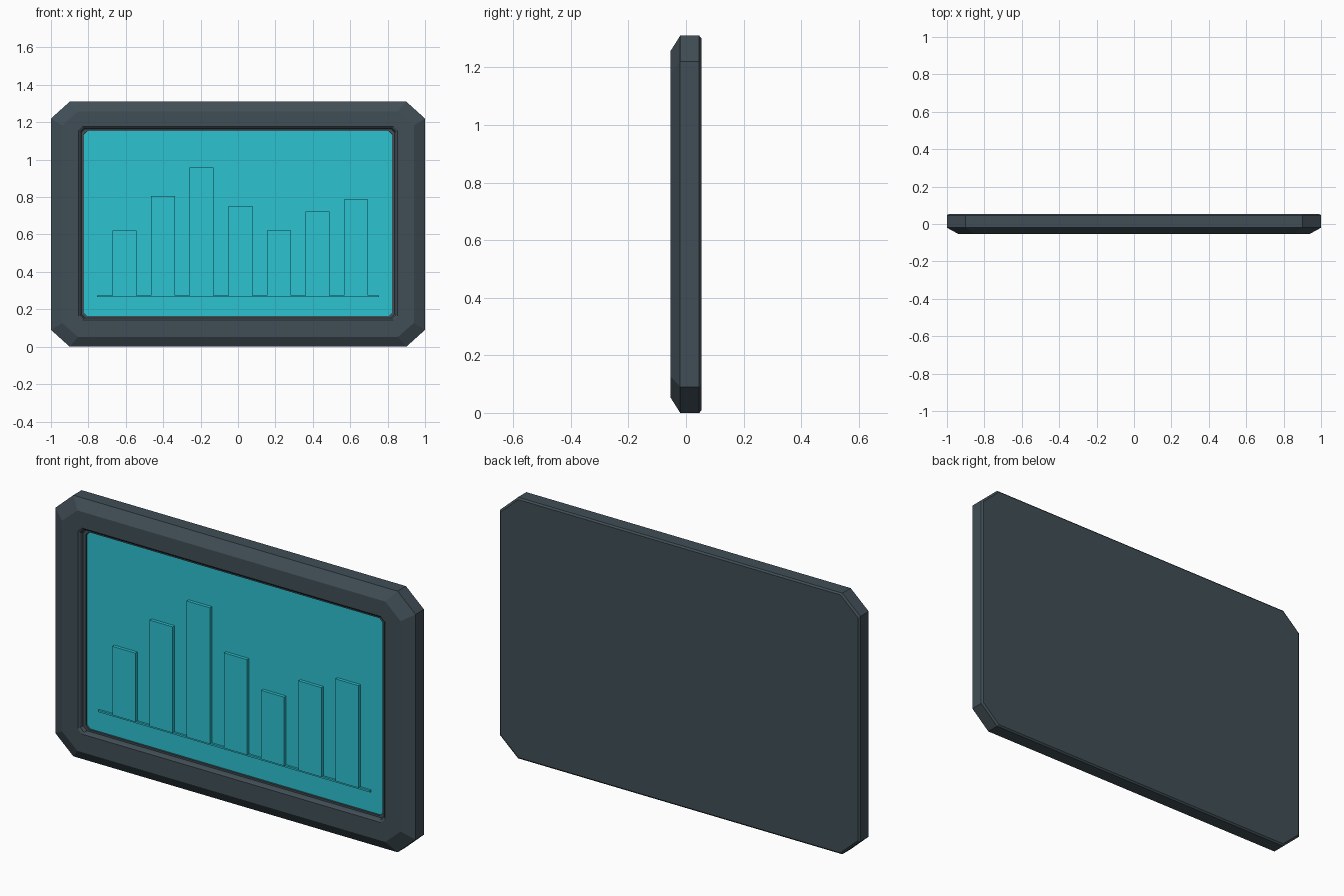
import bpy, bmesh

if "Cube" in bpy.data.objects:
    bpy.data.objects.remove(bpy.data.objects["Cube"])


def material(name, rgb):
    m = bpy.data.materials.new(name)
    m.diffuse_color = (*rgb, 1)
    m.use_nodes = True
    m.node_tree.nodes["Principled BSDF"].inputs["Base Color"].default_value = m.diffuse_color
    return m


slate = material("slate_grey", (0.052, 0.076, 0.092))
cyan = material("cyan", (0.025, 0.54, 0.63))


def ring(bm, hx, z0, z1, cx, cz, y):
    """Rectangle with cut corners, at depth y."""
    pts = [(hx - cx, z0), (hx, z0 + cz), (hx, z1 - cz), (hx - cx, z1)]
    pts += [(-x, z) for x, z in reversed(pts)]
    return [bm.verts.new((x, y, z)) for x, z in pts]


def ring_solid(name, rings, mat):
    """Skin a closed solid through a list of rings, capped at both ends."""
    bm = bmesh.new()
    loops = [ring(bm, *r) for r in rings]
    for a, b in zip(loops, loops[1:]):
        for i in range(8):
            j = (i + 1) % 8
            bm.faces.new((a[i], a[j], b[j], b[i]))
    bm.faces.new(loops[0])
    bm.faces.new(loops[-1])
    bmesh.ops.recalc_face_normals(bm, faces=bm.faces)
    return finish(name, bm, mat)


def finish(name, bm, mat):
    me = bpy.data.meshes.new(name)
    bm.to_mesh(me)
    bm.free()
    me.materials.append(mat)
    ob = bpy.data.objects.new(name, me)
    bpy.context.collection.objects.link(ob)
    return ob


def box(name, x0, x1, y0, y1, z0, z1, mat):
    bm = bmesh.new()
    bmesh.ops.create_cube(bm, size=1)
    for v in bm.verts:
        v.co = ((x0 + x1) / 2 + v.co.x * (x1 - x0),
                (y0 + y1) / 2 + v.co.y * (y1 - y0),
                (z0 + z1) / 2 + v.co.z * (z1 - z0))
    return finish(name, bm, mat)


# Casing: back, side wall, front chamfer, bezel, stepped recess for the screen
ring_solid("casing", [
    (0.992, 0.008, 1.302, 0.098, 0.088, 0.053),
    (1.0, 0.0, 1.31, 0.10, 0.09, 0.046),
    (1.0, 0.0, 1.31, 0.10, 0.09, -0.02),
    (0.94, 0.052, 1.258, 0.085, 0.075, -0.053),
    (0.852, 0.143, 1.177, 0.02, 0.02, -0.053),
    (0.843, 0.150, 1.169, 0.02, 0.02, -0.046),
    (0.838, 0.154, 1.164, 0.02, 0.02, -0.030),
    (0.824, 0.163, 1.153, 0.018, 0.018, -0.030),
    (0.824, 0.163, 1.153, 0.018, 0.018, -0.015),
], slate)

# Screen plate
ring_solid("screen", [
    (0.823, 0.164, 1.152, 0.018, 0.018, -0.012),
    (0.823, 0.164, 1.152, 0.018, 0.018, -0.022),
], cyan)

# Chart bars and base line
tops = [0.62, 0.807, 0.958, 0.753, 0.62, 0.723, 0.788]
for i, top in enumerate(tops):
    x = -0.607 + i * 0.2065
    box(f"chart_bar_{i + 1}", x - 0.064, x + 0.064, -0.038, -0.018, 0.275, top, cyan)
box("chart_base_line", -0.755, 0.755, -0.032, -0.018, 0.266, 0.275, cyan)
